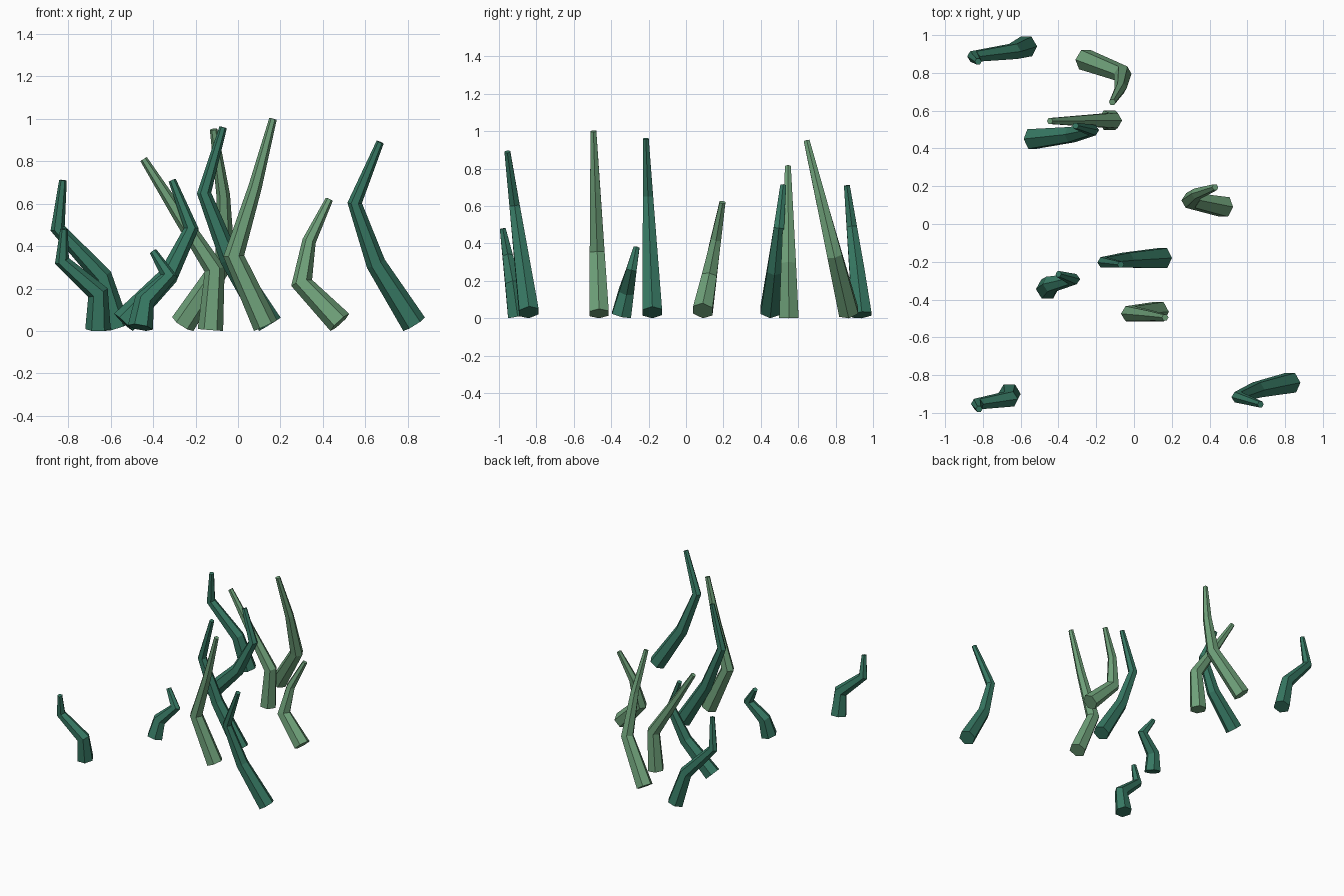
import bpy
import bmesh
import math
from mathutils import Vector

cube = bpy.data.objects.get("Cube")
if cube:
    bpy.data.objects.remove(cube, do_unlink=True)


def make_material(name, color):
    mat = bpy.data.materials.new(name)
    mat.use_nodes = True
    mat.diffuse_color = color
    mat.node_tree.nodes["Principled BSDF"].inputs["Base Color"].default_value = color
    return mat


DARK = make_material("deep green", (0.038, 0.19, 0.125, 1))
LIGHT = make_material("pale green", (0.16, 0.36, 0.195, 1))
SIDES = 6


def make_stalk(name, mat, xs, y_base, y_top, height, r_base=0.06, r_top=0.018):
    """Bent, tapered stalk: joints sit at equal height steps."""
    n = len(xs) - 1
    foot = 0.03
    path = [Vector((x, y_base + (y_top - y_base) * i / n,
                    foot + (height - foot) * i / n)) for i, x in enumerate(xs)]
    bm = bmesh.new()
    rings = []
    for i, p in enumerate(path):
        before = (p - path[i - 1]).normalized() if i else None
        after = (path[i + 1] - p).normalized() if i < n else None
        tangent = ((before or after) + (after or before)).normalized()
        # Ring lies in the mitre plane, with a corner along the bend direction
        side = Vector((0, 1, 0))
        side = (side - tangent * side.dot(tangent)).normalized()
        bend = side.cross(tangent)
        mitre = 1 / max(0.6, tangent.dot(before or after))
        r = r_base + (r_top - r_base) * i / n
        ring = []
        for k in range(SIDES):
            a = math.tau * k / SIDES
            ring.append(bm.verts.new(
                p + bend * (r * mitre * math.cos(a)) + side * (r * math.sin(a))))
        rings.append(ring)
    for low, high in zip(rings, rings[1:]):
        for k in range(SIDES):
            j = (k + 1) % SIDES
            bm.faces.new((low[k], low[j], high[j], high[k]))
    bm.faces.new(rings[0][::-1])
    bm.faces.new(rings[-1])
    bmesh.ops.recalc_face_normals(bm, faces=bm.faces)
    # Rest the lowest corner on the ground
    drop = min(v.co.z for v in bm.verts)
    for v in rings[0]:
        v.co.z -= drop
    mesh = bpy.data.meshes.new(name)
    bm.to_mesh(mesh)
    bm.free()
    mesh.materials.append(mat)
    obj = bpy.data.objects.new(name, mesh)
    bpy.context.collection.objects.link(obj)


# Each stalk: colour, x of its joints, y at foot and tip, height
make_stalk("back_left_tall_stalk", LIGHT, (-0.26, -0.06, -0.07, -0.115), 0.87, 0.645, 0.95)
make_stalk("back_right_stalk", DARK, (-0.57, -0.64, -0.85, -0.825), 0.94, 0.86, 0.71)
make_stalk("leaning_stalk", LIGHT, (-0.13, -0.11, -0.28, -0.445), 0.55, 0.545, 0.81)
make_stalk("hooked_stalk", DARK, (-0.54, -0.33, -0.22, -0.31), 0.45, 0.52, 0.71)
make_stalk("left_short_stalk", LIGHT, (0.48, 0.30, 0.335, 0.43), 0.09, 0.195, 0.62)
make_stalk("centre_stalk", DARK, (0.15, -0.04, -0.16, -0.07), -0.18, -0.215, 0.96)
make_stalk("centre_front_stalk", LIGHT, (0.13, -0.02, 0.08, 0.165), -0.465, -0.495, 1.0)
make_stalk("small_stalk", DARK, (-0.46, -0.44, -0.325, -0.40), -0.345, -0.265, 0.375)
make_stalk("front_right_stalk", DARK, (-0.66, -0.66, -0.83, -0.82), -0.90, -0.98, 0.48)
make_stalk("front_left_stalk", DARK, (0.83, 0.65, 0.55, 0.67), -0.84, -0.955, 0.89)
